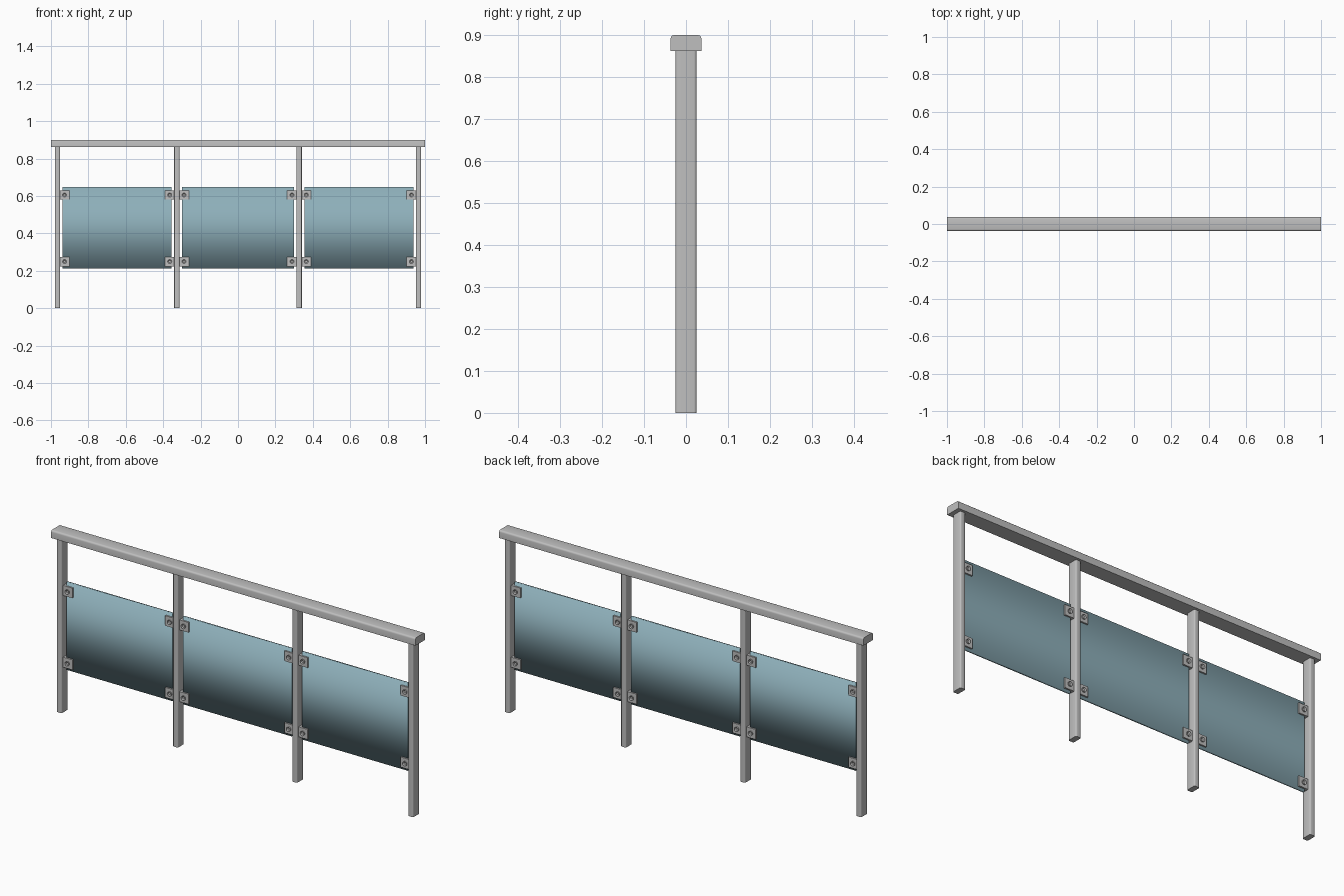
import bpy, bmesh, math
from mathutils import Matrix

cube = bpy.data.objects.get("Cube")
if cube:
    bpy.data.objects.remove(cube, do_unlink=True)


def material(name, rgb):
    m = bpy.data.materials.new(name)
    m.use_nodes = True
    m.diffuse_color = (*rgb, 1)
    m.node_tree.nodes["Principled BSDF"].inputs["Base Color"].default_value = (*rgb, 1)
    return m


STEEL = material("brushed steel", (0.52, 0.52, 0.52))
GLASS = material("blue glass", (0.27, 0.43, 0.49))


def finish(name, bm, mat, smooth=True):
    bmesh.ops.recalc_face_normals(bm, faces=bm.faces)
    me = bpy.data.meshes.new(name)
    bm.to_mesh(me)
    bm.free()
    me.materials.append(mat)
    ob = bpy.data.objects.new(name, me)
    bpy.context.collection.objects.link(ob)
    if smooth:
        bpy.ops.object.select_all(action="DESELECT")
        ob.select_set(True)
        bpy.context.view_layer.objects.active = ob
        bpy.ops.object.shade_smooth_by_angle(angle=math.radians(35))
    return ob


def box(bm, lo, hi):
    size = [b - a for a, b in zip(lo, hi)]
    mid = [(a + b) / 2 for a, b in zip(lo, hi)]
    return bmesh.ops.create_cube(
        bm, size=1, matrix=Matrix.Translation(mid) @ Matrix.Diagonal((*size, 1)))["verts"]


def bevel_edges(bm, rule, width, segments):
    edges = [e for e in bm.edges if rule(*e.verts)]
    bmesh.ops.bevel(bm, geom=edges, offset=width, segments=segments,
                    profile=0.5, affect="EDGES")


# Handrail with rounded upper long edges
bm = bmesh.new()
box(bm, (-1, -0.037, 0.862), (1, 0.037, 0.9))
bevel_edges(bm, lambda a, b: abs(a.co.x - b.co.x) > 1 and a.co.z > 0.89, 0.009, 3)
finish("handrail", bm, STEEL)

# Posts with rounded vertical edges
POSTS = (-0.965, -0.327, 0.327, 0.965)
HALF = 0.014
for i, x in enumerate(POSTS):
    bm = bmesh.new()
    box(bm, (x - HALF, -0.025, 0), (x + HALF, 0.025, 0.863))
    bevel_edges(bm, lambda a, b: abs(a.co.z - b.co.z) > 0.5, 0.006, 3)
    finish(f"post_{i + 1}", bm, STEEL)


def bolt(bm, x, z, side):
    """Round bolt head with a recessed socket, facing along y."""
    y = side * 0.0145
    rot = Matrix.Rotation(math.radians(90) * side, 4, "X")
    vs = bmesh.ops.create_cone(bm, cap_ends=True, segments=16, radius1=0.011,
                               radius2=0.011, depth=0.007,
                               matrix=Matrix.Translation((x, y, z)) @ rot)["verts"]
    cap = max({f for v in vs for f in v.link_faces},
              key=lambda f: f.calc_center_median().y * side)
    bmesh.ops.inset_region(bm, faces=[cap], thickness=0.005)
    bmesh.ops.translate(bm, verts=cap.verts, vec=(0, -side * 0.004, 0))


# Glass panels and the clamps that hold them to the posts
for i, (a, b) in enumerate(zip(POSTS, POSTS[1:])):
    left, right = a + HALF, b - HALF
    bm = bmesh.new()
    box(bm, (left + 0.014, -0.005, 0.212), (right - 0.014, 0.005, 0.647))
    for e in bm.edges:
        p, q = e.verts
        e.smooth = abs(p.co.x - q.co.x) > 0.1
    for f in bm.faces:
        f.smooth = True
    finish(f"glass_panel_{i + 1}", bm, GLASS, smooth=False)

    for edge, way, label in ((left, 1, "right"), (right, -1, "left")):
        for z, level in ((0.249, "lower"), (0.605, "upper")):
            bm = bmesh.new()
            xs = sorted((edge - way * 0.001, edge + way * 0.05))
            for side in (-1, 1):
                ys = sorted((side * 0.005, side * 0.0125))
                box(bm, (xs[0], ys[0], z - 0.025), (xs[1], ys[1], z + 0.025))
                bolt(bm, edge + way * 0.024, z, side)
            # web between the two jaws, against the post
            web = sorted((edge - way * 0.001, edge + way * 0.014))
            box(bm, (web[0], -0.005, z - 0.025), (web[1], 0.005, z + 0.025))
            finish(f"clamp_{i + 1}_{level}_{label}", bm, STEEL)
